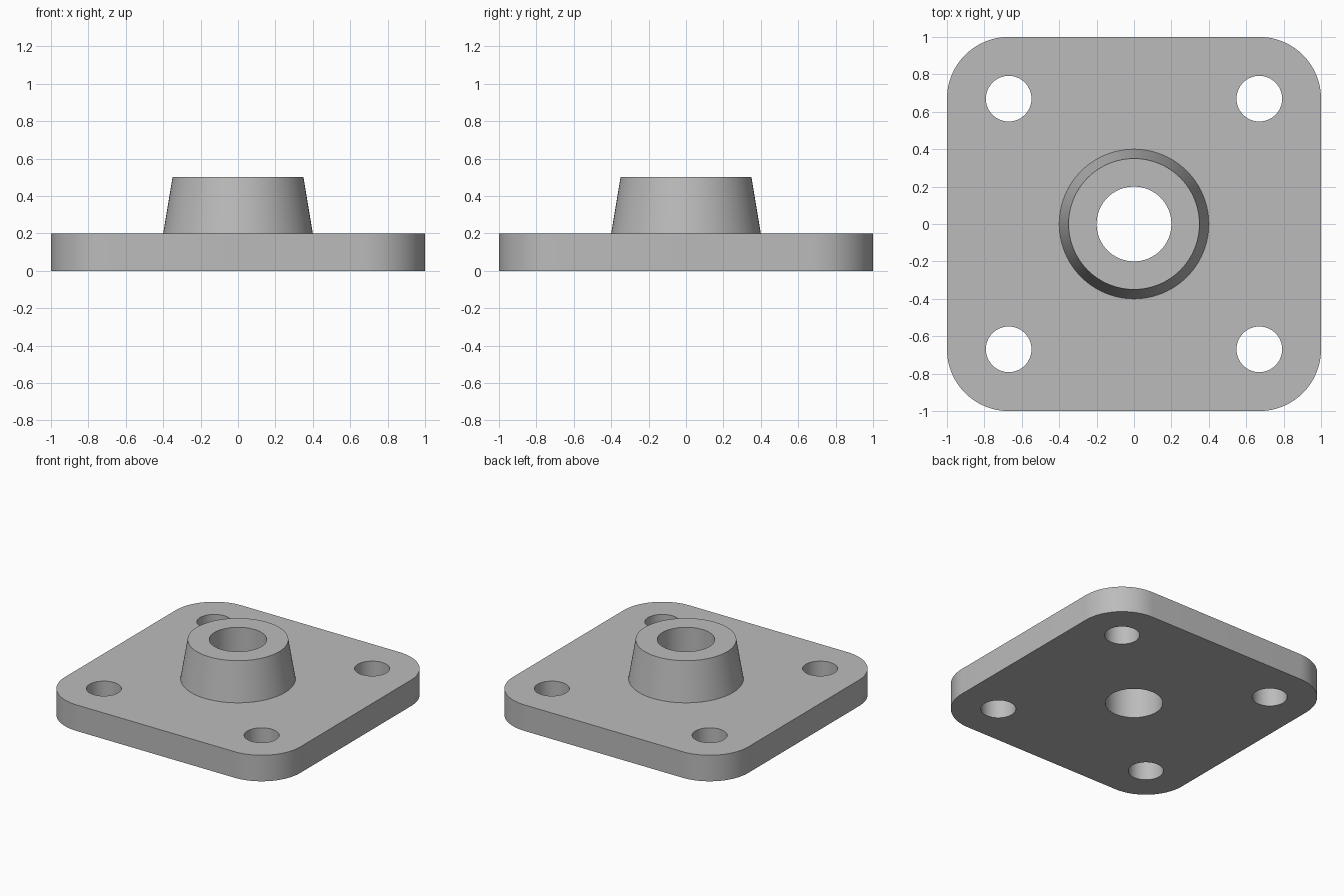
import bpy, bmesh, math

if "Cube" in bpy.data.objects:
    bpy.data.objects.remove(bpy.data.objects["Cube"])

steel = bpy.data.materials.new("plain_grey")
steel.diffuse_color = (0.5, 0.5, 0.5, 1)
steel.use_nodes = True
steel.node_tree.nodes["Principled BSDF"].inputs["Base Color"].default_value = steel.diffuse_color

HALF, CORNER, THICK = 1.0, 0.33, 0.2
BOSS_TOP, HOLE_POS = 0.5, 0.67


def new_object(name, bm):
    bmesh.ops.recalc_face_normals(bm, faces=bm.faces)
    mesh = bpy.data.meshes.new(name)
    bm.to_mesh(mesh)
    bm.free()
    mesh.materials.append(steel)
    obj = bpy.data.objects.new(name, mesh)
    bpy.context.collection.objects.link(obj)
    return obj


def frustum(name, r0, r1, z0, z1, x=0, y=0, sides=96):
    bm = bmesh.new()
    bmesh.ops.create_cone(bm, cap_ends=True, segments=sides,
                          radius1=r0, radius2=r1, depth=z1 - z0)
    bmesh.ops.translate(bm, verts=bm.verts, vec=(x, y, (z0 + z1) / 2))
    return new_object(name, bm)


def boolean(target, tool, operation):
    mod = target.modifiers.new(operation.title(), 'BOOLEAN')
    mod.operation, mod.object, mod.solver = operation, tool, 'EXACT'
    bpy.context.view_layer.objects.active = target
    bpy.ops.object.modifier_apply(modifier=mod.name)
    bpy.data.objects.remove(tool)


# Rounded square base plate
bm = bmesh.new()
outline = []
for k, (sx, sy) in enumerate([(1, 1), (-1, 1), (-1, -1), (1, -1)]):
    for i in range(25):
        a = math.pi / 2 * (k + i / 24)
        outline.append(bm.verts.new((sx * (HALF - CORNER) + CORNER * math.cos(a),
                                     sy * (HALF - CORNER) + CORNER * math.sin(a), 0)))
base = bm.faces.new(outline)
top = bmesh.ops.extrude_face_region(bm, geom=[base])["geom"]
bmesh.ops.translate(bm, verts=[v for v in top if isinstance(v, bmesh.types.BMVert)],
                    vec=(0, 0, THICK))
flange = new_object("flange_plate", bm)

# Tapered central boss, its cone carried on into the plate
slope = (0.40 - 0.35) / (BOSS_TOP - THICK)
boss = frustum("boss", 0.40 + slope * 0.1, 0.35, THICK - 0.1, BOSS_TOP)
boolean(flange, boss, 'UNION')

# Through bore and four bolt holes
boolean(flange, frustum("bore_cutter", 0.2, 0.2, -0.2, 0.8), 'DIFFERENCE')
for sx in (-1, 1):
    for sy in (-1, 1):
        cutter = frustum("bolt_hole_cutter", 0.122, 0.122, -0.2, 0.4,
                         sx * HOLE_POS, sy * HOLE_POS, 64)
        boolean(flange, cutter, 'DIFFERENCE')

# Smooth curved walls, sharp rims
flange.select_set(True)
bpy.context.view_layer.objects.active = flange
bpy.ops.object.shade_smooth_by_angle(angle=math.radians(30))
